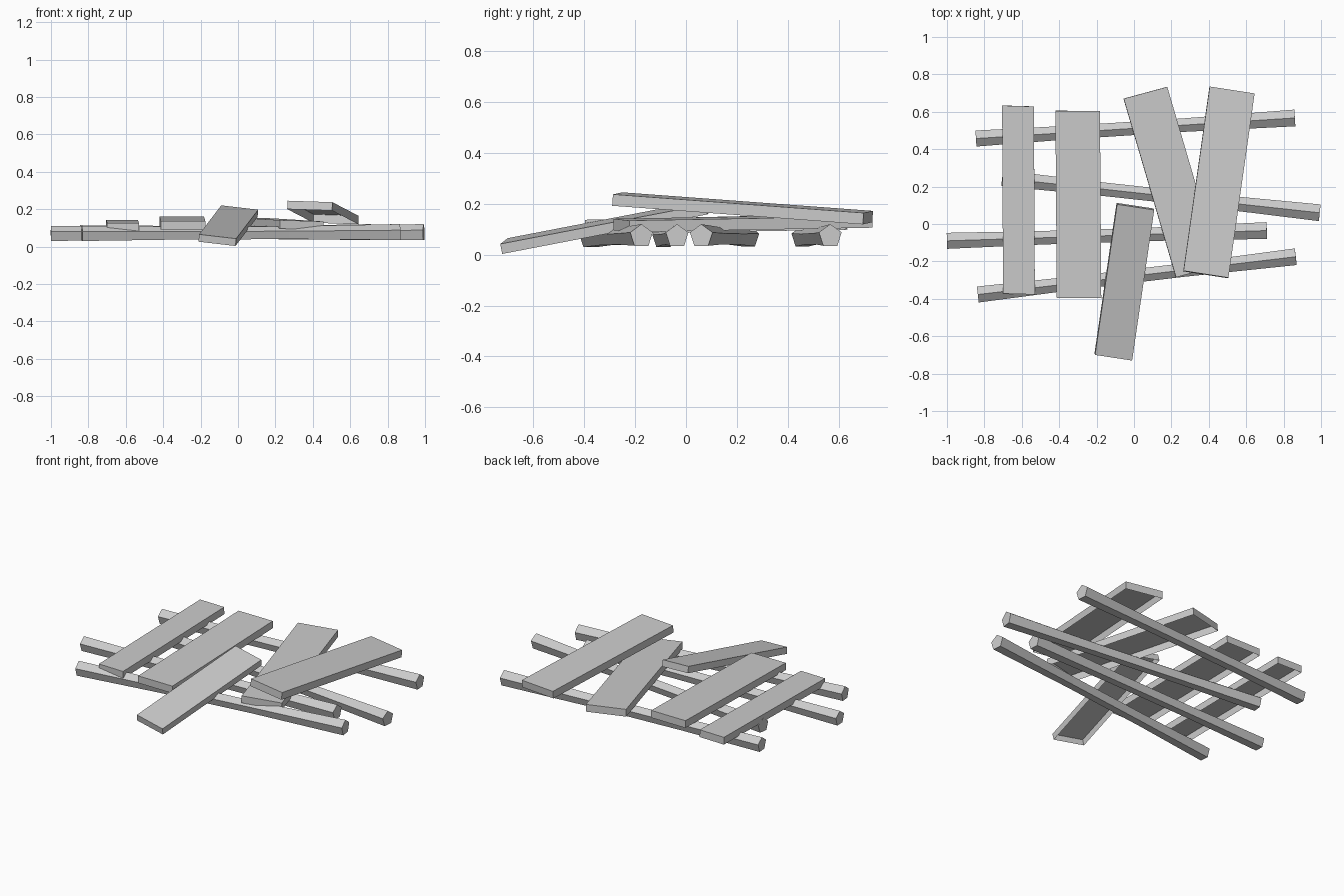
import bpy, bmesh, math
from mathutils import Vector

if "Cube" in bpy.data.objects:
    bpy.data.objects.remove(bpy.data.objects["Cube"])


def finish(bm, name):
    bmesh.ops.recalc_face_normals(bm, faces=bm.faces[:])
    mesh = bpy.data.meshes.new(name)
    bm.to_mesh(mesh)
    bm.free()
    obj = bpy.data.objects.new(name, mesh)
    bpy.context.collection.objects.link(obj)
    return obj


def log(name, start, end):
    """Five-sided pole, slightly waisted, with capped ends."""
    a, b = Vector(start), Vector(end)
    axis = (b - a).normalized()
    side = Vector((0, 0, 1)).cross(axis).normalized()
    up = axis.cross(side)
    bm = bmesh.new()
    rings = []
    for t, r in ((0, 0.045), (0.3, 0.038), (0.65, 0.038), (1, 0.047)):
        c = a.lerp(b, t)
        rings.append([bm.verts.new(c + r * (math.sin(k * math.tau / 5) * side
                                            + math.cos(k * math.tau / 5) * up))
                      for k in range(5)])
    for r0, r1 in zip(rings, rings[1:]):
        for k in range(5):
            n = (k + 1) % 5
            bm.faces.new((r0[k], r0[n], r1[n], r1[k]))
    bm.faces.new(rings[0])
    bm.faces.new(rings[-1])
    finish(bm, name)


def plank(name, front_left, front_right, back_left, thick=0.045):
    """Board given by three corners of its top; the underside is open."""
    fl, fr, bl = Vector(front_left), Vector(front_right), Vector(back_left)
    top = [fl, fr, fr + bl - fl, bl]
    down = (fr - fl).cross(bl - fl).normalized() * -thick
    bm = bmesh.new()
    tv = [bm.verts.new(p) for p in top]
    lv = [bm.verts.new(p + down) for p in top]
    bm.faces.new(tv)
    for k in range(4):
        n = (k + 1) % 4
        bm.faces.new((tv[k], lv[k], lv[n], tv[n]))
    finish(bm, name)


# Supporting poles
log("back_log", (-0.845, 0.457, 0.069), (0.86, 0.567, 0.073))
log("upper_middle_log", (-0.705, 0.245, 0.069), (0.993, 0.06, 0.073))
log("lower_middle_log", (-1.0, -0.09, 0.066), (0.71, -0.035, 0.073))
log("front_log", (-0.835, -0.377, 0.066), (0.865, -0.175, 0.073))

# Boards laid flat across the poles
plank("left_plank", (-0.70, -0.372, 0.126), (-0.53, -0.377, 0.126), (-0.705, 0.633, 0.143))
plank("second_plank", (-0.413, -0.395, 0.137), (-0.175, -0.397, 0.137), (-0.42, 0.605, 0.16))
plank("slanted_plank", (0.225, -0.285, 0.141), (0.458, -0.222, 0.134), (-0.055, 0.67, 0.158))

# Loose boards: one fallen to the ground, one resting on its neighbour
plank("fallen_plank", (-0.208, -0.70, 0.065), (-0.01, -0.73, 0.042), (-0.09, 0.105, 0.22), 0.04)
plank("raised_plank", (0.265, -0.25, 0.245), (0.505, -0.287, 0.237), (0.405, 0.735, 0.172))
